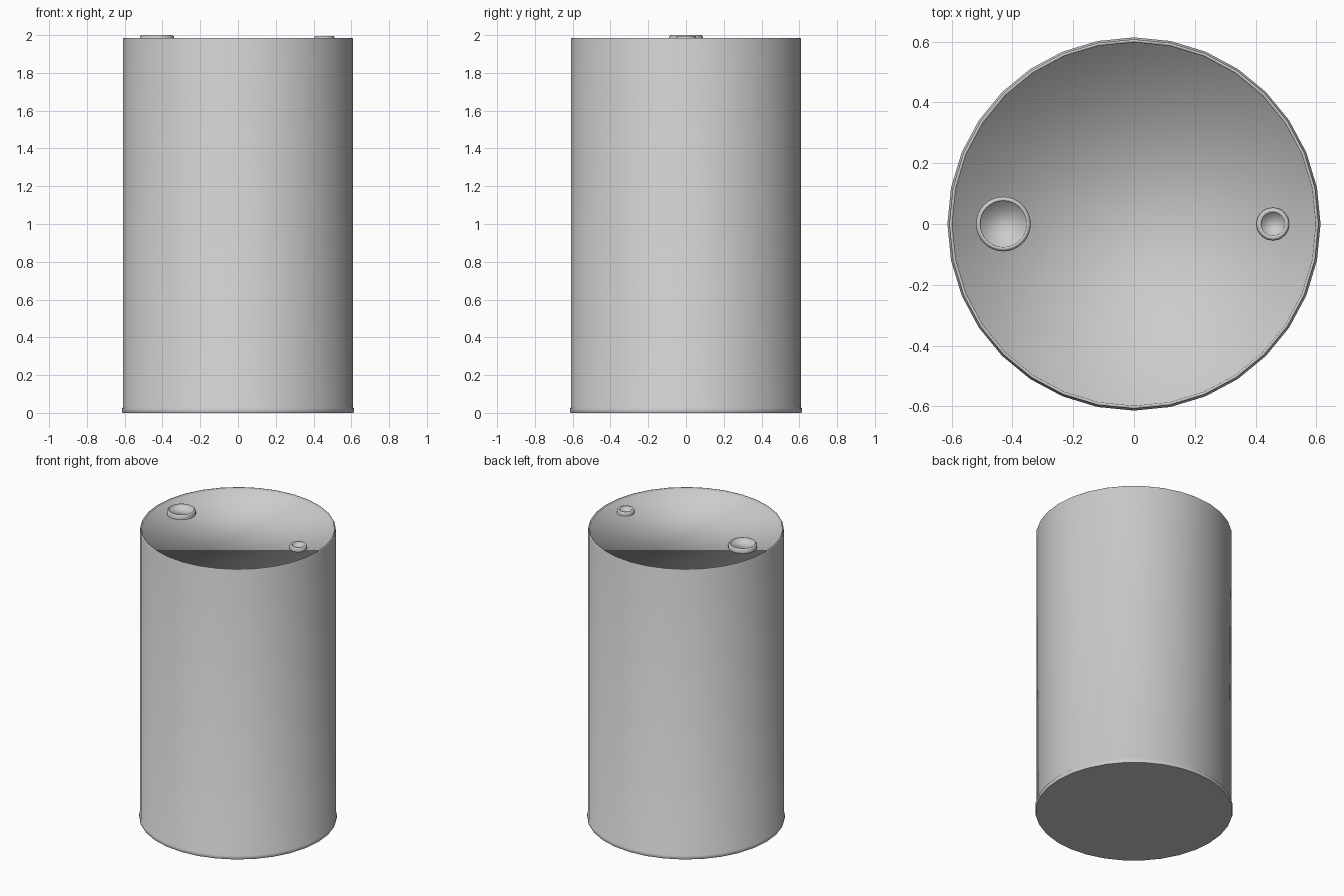
import bpy, bmesh, math

if "Cube" in bpy.data.objects:
    bpy.data.objects.remove(bpy.data.objects["Cube"])


def lathe(name, profile, sides, x=0.0):
    """Spin an (radius, z) profile about a vertical axis and close both ends."""
    bm = bmesh.new()
    rings = []
    for r, z in profile:
        rings.append([bm.verts.new((r * math.cos(2 * math.pi * i / sides),
                                    r * math.sin(2 * math.pi * i / sides), z))
                      for i in range(sides)])
    for a, b in zip(rings, rings[1:]):
        for i in range(sides):
            j = (i + 1) % sides
            bm.faces.new((a[i], a[j], b[j], b[i]))
    bottom = bm.faces.new(rings[0][::-1])
    bm.faces.new(rings[-1])
    for f in bm.faces:
        f.smooth = True
    # flat underside with a crisp edge
    bottom.smooth = False
    for e in bottom.edges:
        e.smooth = False
    mesh = bpy.data.meshes.new(name)
    bm.to_mesh(mesh)
    bm.free()
    obj = bpy.data.objects.new(name, mesh)
    obj.location.x = x
    bpy.context.collection.objects.link(obj)
    return obj


LID = 1.97

# Drum body: flared foot, straight wall, thin rim and recessed lid
lathe("drum_body", [(0.611, 0.0), (0.614, 0.008), (0.614, 0.025), (0.608, 0.032),
                    (0.608, 1.981), (0.606, 1.985), (0.601, 1.985),
                    (0.598, 1.981), (0.597, LID)], 32)


# Hollow plugs standing on the lid
def bung(name, x, base, top, inner, z):
    lathe(name, [(base, LID - 0.003), (base, z - 0.008), (top, z),
                 (inner + 0.003, z), (inner, z - 0.003), (inner - 0.001, z - 0.018)], 32, x)


bung("large_bung", -0.43, 0.09, 0.083, 0.076, 2.0)
bung("small_bung", 0.457, 0.054, 0.049, 0.038, 1.996)
